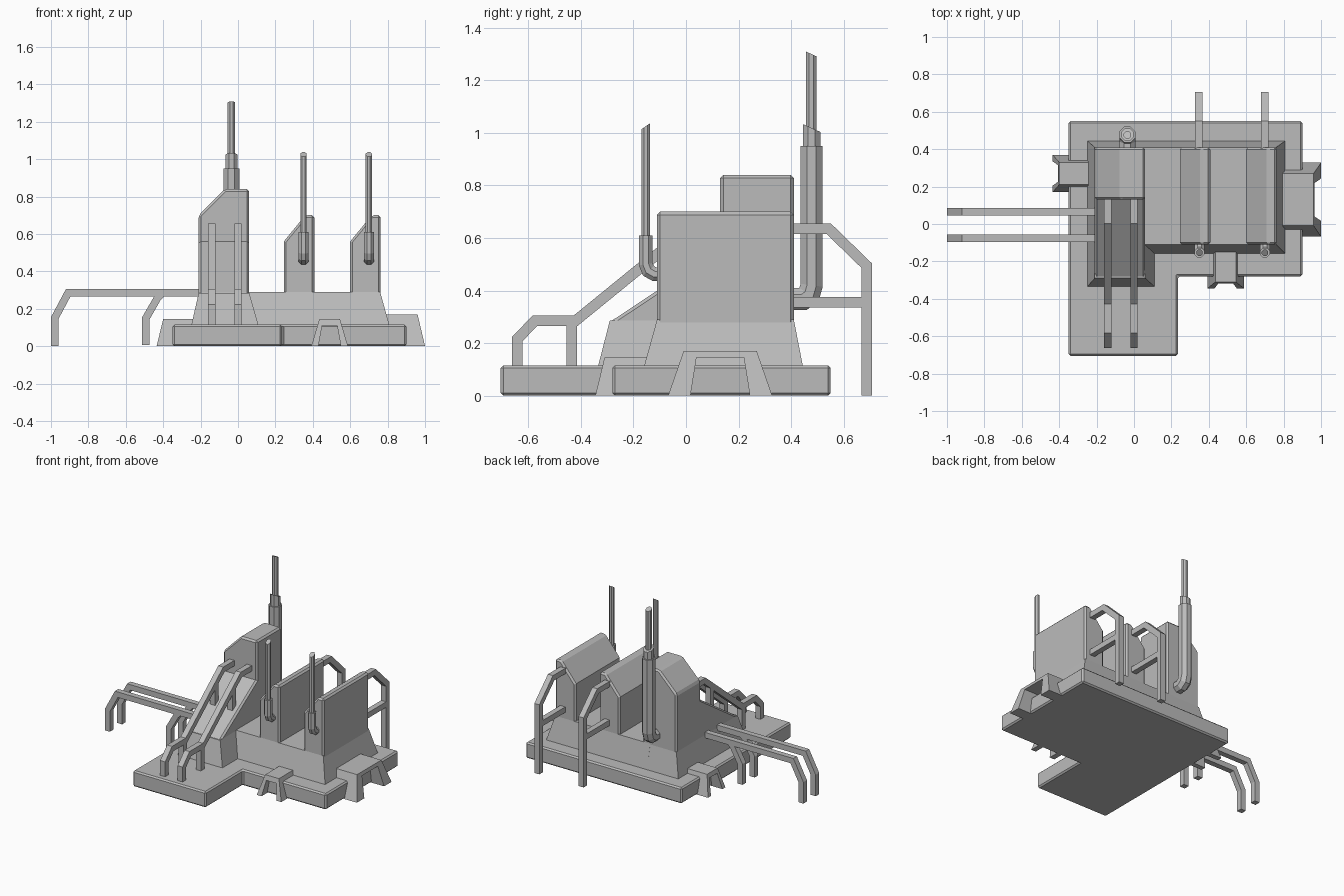
import bpy, bmesh, math
from mathutils import Vector

if "Cube" in bpy.data.objects:
    bpy.data.objects.remove(bpy.data.objects["Cube"])

grey = bpy.data.materials.new("concrete grey")
grey.diffuse_color = (0.5, 0.5, 0.5, 1)
grey.use_nodes = True
grey.node_tree.nodes["Principled BSDF"].inputs["Base Color"].default_value = grey.diffuse_color


def finish(name, bm, bevel=0.0):
    bmesh.ops.recalc_face_normals(bm, faces=bm.faces)
    me = bpy.data.meshes.new(name)
    bm.to_mesh(me)
    bm.free()
    me.materials.append(grey)
    ob = bpy.data.objects.new(name, me)
    bpy.context.collection.objects.link(ob)
    if bevel:
        mod = ob.modifiers.new("soft edges", 'BEVEL')
        mod.width = bevel
        mod.segments = 1
        mod.limit_method = 'ANGLE'
        mod.angle_limit = math.radians(40)
    return ob


def loft(name, rings, bevel=0.0):
    """Skin a series of equal-length closed rings and cap both ends."""
    bm = bmesh.new()
    vs = [[bm.verts.new(p) for p in r] for r in rings]
    n = len(vs[0])
    for a, b in zip(vs, vs[1:]):
        for i in range(n):
            j = (i + 1) % n
            bm.faces.new((a[i], a[j], b[j], b[i]))
    bm.faces.new(vs[0])
    bm.faces.new(vs[-1])
    return finish(name, bm, bevel)


def prism(name, profile, a, b, place, bevel=0.0):
    return loft(name, [[place(u, v, d) for u, v in profile] for d in (a, b)], bevel)


def along_y(u, v, d):
    return (u, d, v)


def along_x(u, v, d):
    return (d, u, v)


def along_z(u, v, d):
    return (u, v, d)


def sweep(name, path, section, depth, place, slant=0.0):
    """Carry a section along a planar path with mitred bends."""
    pts = [Vector(p) for p in path]
    dirs = [(b - a).normalized() for a, b in zip(pts, pts[1:])]
    rings = []
    for i, p in enumerate(pts):
        d0, d1 = dirs[max(i - 1, 0)], dirs[min(i, len(dirs) - 1)]
        n0, n1 = Vector((-d0.y, d0.x)), Vector((-d1.y, d1.x))
        m = (n0 + n1) / (1 + n0.dot(n1))
        end = d0 * slant if i == len(pts) - 1 else Vector((0, 0))
        ring = []
        for o, w in section:
            q = p + (m + end) * o
            ring.append(place(q.x, q.y, depth + w))
        rings.append(ring)
    return loft(name, rings)


def octagon(r):
    r /= math.cos(math.pi / 8)
    return [(r * math.cos(math.pi * (k + .5) / 4), r * math.sin(math.pi * (k + .5) / 4))
            for k in range(8)]


SQUARE = [(-.02, -.02), (.02, -.02), (.02, .02), (-.02, .02)]


def skirt(name, low, high, z0, z1):
    """Flared foot: rectangles given as x0, x1, y0, y1."""
    rings = []
    for (x0, x1, y0, y1), z in ((low, z0), (high, z1)):
        rings.append([(x0, y0, z), (x1, y0, z), (x1, y1, z), (x0, y1, z)])
    return loft(name, rings)


# L-shaped foundation
prism("foundation", [(-.35, -.705), (.235, -.705), (.235, -.28), (.9, -.28),
                     (.9, .55), (-.35, .55)], 0, .115, along_z, .01)

# Tower, sloping front ramp and their flared foot
prism("tower", [(-.21, .1), (.06, .1), (.06, .84), (-.07, .84), (-.21, .7)],
      .13, .41, along_y, .012)
prism("front_ramp", [(-.29, .1), (.2, .1), (.2, .605), (.14, .565), (-.29, .28)],
      -.21, .06, along_x, .012)
skirt("tower_foot", (-.25, .11, -.335, .445), (-.21, .06, -.29, .41), .11, .285)

# Low hall with two upright fins
skirt("hall_foot", (.0, .81, -.16, .445), (.0, .76, -.11, .41), .11, .29)
for i, x in enumerate((.245, .6)):
    prism(f"fin_{i + 1}", [(x, .2), (x + .163, .2), (x + .163, .7), (x + .115, .7), (x, .56)],
          -.11, .41, along_y, .012)

# Exhaust stacks in front of the fins
for i, x in enumerate((.35, .7)):
    sweep(f"fin_stack_sleeve_{i + 1}",
          [(-.09, .462), (-.12, .462), (-.143, .475), (-.153, .5), (-.153, .61)],
          octagon(.026), x, along_x)
    sweep(f"fin_stack_{i + 1}", [(-.153, .58), (-.153, 1.025)],
          octagon(.017), x, along_x, -.7)

# Tall stack behind the tower
sweep("tower_stack_base", [(.4, .368), (.445, .368), (.468, .385), (.478, .42), (.478, .95)],
      octagon(.042), -.035, along_x)
sweep("tower_stack_middle", [(.478, .94), (.478, 1.018)], octagon(.033), -.035, along_x, .45)
sweep("tower_stack_top", [(.476, 1.0), (.476, 1.3)], octagon(.02), -.035, along_x, .45)

# Square pipes behind the fins
for i, x in enumerate((.345, .7)):
    sweep(f"rear_pipe_{i + 1}", [(.4, .635), (.543, .635), (.687, .495), (.687, 0)],
          SQUARE, x, along_x)
    sweep(f"rear_brace_{i + 1}", [(.4, .355), (.687, .355)], SQUARE, x, along_x)

# Square pipes running out to the left
for i, y in enumerate((.065, -.075)):
    sweep(f"side_pipe_{i + 1}", [(-.18, .285), (-.908, .285), (-.98, .15), (-.98, 0)],
          SQUARE, y, along_y)
    sweep(f"side_pipe_leg_{i + 1}", [(-.405, .285), (-.43, .258), (-.492, .15), (-.492, .005)],
          SQUARE, y, along_y)

# Square pipes down the front ramp
for i, x in enumerate((-.14, .0)):
    sweep(f"ramp_pipe_{i + 1}", [(.15, .635), (.01, .635), (-.42, .285), (-.575, .285),
                                 (-.642, .215), (-.642, .1)], SQUARE, x, along_x)
    sweep(f"ramp_pipe_leg_{i + 1}", [(-.434, .28), (-.434, .1)], SQUARE, x, along_x)
    sweep(f"ramp_pipe_post_{i + 1}", [(-.07, .56), (-.07, .4)], SQUARE, x, along_x)


def doorway(name, centre, half, inner, height, hole, back, top, foot, place):
    """Arched entry with splayed legs; half and inner are (bottom, top) half widths."""
    prof = [(-half[0], 0), (-half[1], height), (half[1], height), (half[0], 0),
            (inner[0], 0), (inner[1], hole), (-inner[1], hole), (-inner[0], 0)]
    rings = [[place(centre + u, v, back) for u, v in prof],
             [place(centre + u, v, foot + (top - foot) * v / height) for u, v in prof]]
    return loft(name, rings)


# Entries on the right, left and front
doorway("right_entry", .13, (.198, .139), (.113, .09), .17, .145, .78, .96, 1.0, along_x)
doorway("left_entry", .27, (.1, .06), (.065, .045), .145, .115, -.22, -.4, -.435, along_x)
doorway("front_entry", .49, (.098, .055), (.06, .04), .145, .11, -.12, -.31, -.345, along_y)
